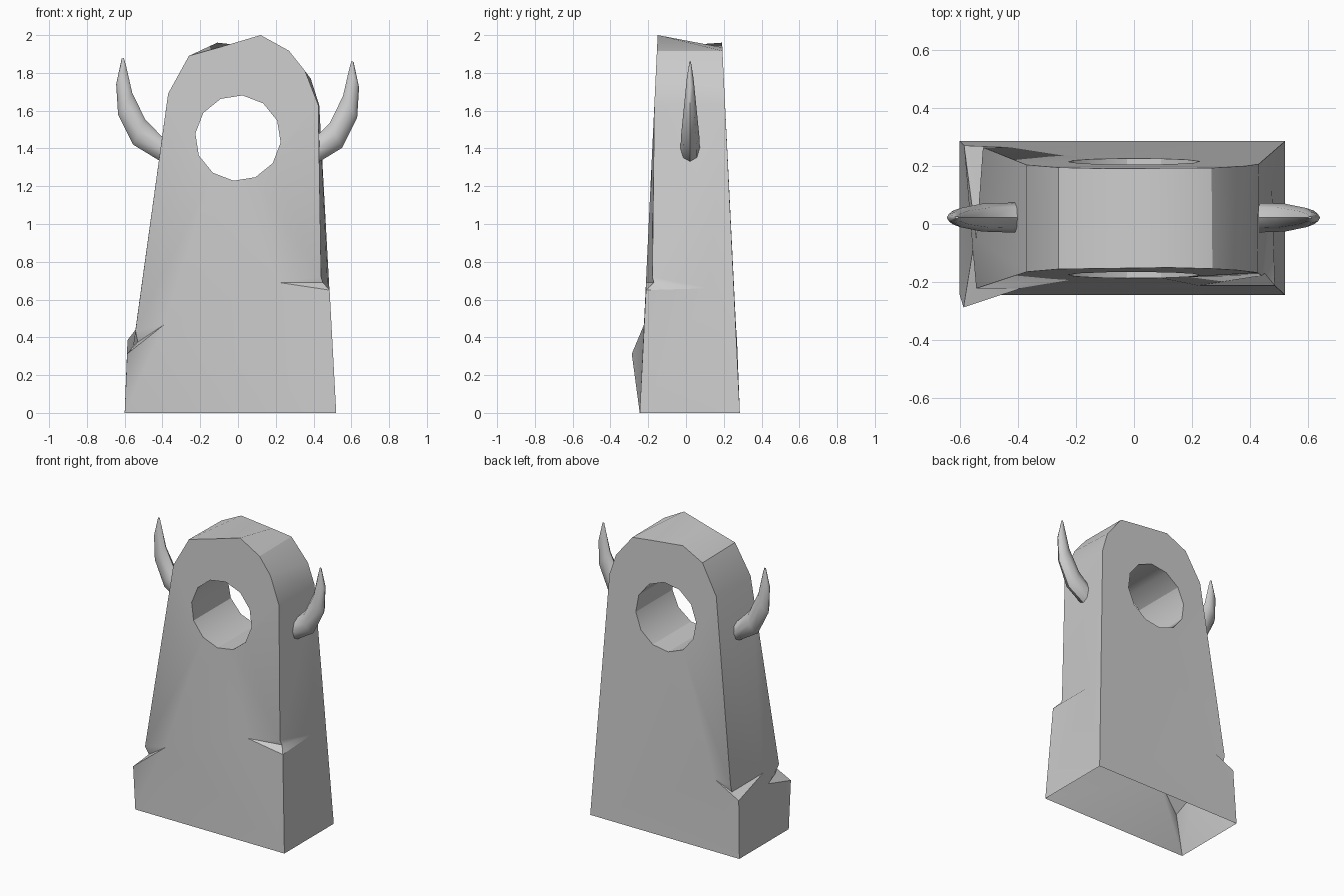
import bpy, bmesh
from math import sin, cos, pi, radians
from mathutils import Vector

if "Cube" in bpy.data.objects:
    bpy.data.objects.remove(bpy.data.objects["Cube"])


def finish(name, bm, angle):
    bmesh.ops.recalc_face_normals(bm, faces=bm.faces)
    me = bpy.data.meshes.new(name)
    bm.to_mesh(me)
    bm.free()
    ob = bpy.data.objects.new(name, me)
    bpy.context.collection.objects.link(ob)
    bpy.ops.object.select_all(action='DESELECT')
    ob.select_set(True)
    bpy.context.view_layer.objects.active = ob
    bpy.ops.object.shade_smooth_by_angle(angle=radians(angle))


# Stone body: open underneath, leaning front and back planes
bm = bmesh.new()


def front(x, z):
    return bm.verts.new((x, -0.245 + 0.0475 * z, z))


def back(x, z):
    return bm.verts.new((x, 0.285 - 0.048 * z, z))


def loop_edges(vs, closed=True):
    pairs = list(zip(vs, vs[1:] + vs[:1])) if closed else list(zip(vs, vs[1:]))
    return [bm.edges.get(p) or bm.edges.new(p) for p in pairs]


def fill(normal, *loops):
    edges = [e for l in loops for e in loop_edges(l)]
    bmesh.ops.triangle_fill(bm, edges=edges, use_beauty=True, normal=normal)


def notch(lower, upper, face_tip, side_tip, inner):
    """Corner chip: four small faces meeting at the inner point."""
    l, u, f, s, i = [bm.verts.new(p) for p in (lower, upper, face_tip, side_tip, inner)]
    for tri in ((f, u, i), (u, s, i), (f, i, l), (i, s, l)):
        bm.faces.new(tri)
    return l, u, f, s


# Arch outline, left to right
arch_f = [front(*p) for p in ((-.37, 1.69), (-.26, 1.89), (-.10, 1.935), (.12, 2.0),
                              (.27, 1.917), (.355, 1.81), (.425, 1.63))]
arch_b = [back(*p) for p in ((-.37, 1.69), (-.26, 1.885), (-.11, 1.96), (.12, 1.935),
                             (.267, 1.917), (.385, 1.77), (.43, 1.63))]
fl, fr, bl, br = front(-.6, 0), front(.52, 0), back(-.6, 0), back(.52, 0)

# Chipped corners
rl, ru, rf, rs = notch((.485, -.212, .65), (.44, -.178, .72), (.22, -.212, .69),
                       (.475, .12, .66), (.45, -.17, .69))
ll, lu, lf, ls = notch((-.587, -.287, .312), (-.543, -.222, .435), (-.39, -.222, .468),
                       (-.555, -.09, .355), (-.53, -.2, .375))
kl, ku, kf, ks = notch((-.585, .27, .385), (-.52, .264, .47), (-.4, .263, .48),
                       (-.543, -.05, .44), (-.52, .25, .42))

# Arch strip and round hole lining
for i in range(len(arch_f) - 1):
    bm.faces.new((arch_f[i], arch_f[i + 1], arch_b[i + 1], arch_b[i]))
ring = [(.227 * cos(a), 1.455 + .227 * sin(a)) for a in
        [radians(-6) + i * 2 * pi / 12 for i in range(12)]]
hole_f = [front(*p) for p in ring]
hole_b = [back(*p) for p in ring]
for i in range(12):
    j = (i + 1) % 12
    bm.faces.new((hole_f[i], hole_f[j], hole_b[j], hole_b[i]))

# Front, back and two side walls
fill((0, -1, 0), [fl, ll, lf, lu] + arch_f + [ru, rf, rl, fr], hole_f)
fill((0, 1, 0), [bl, kl, kf, ku] + arch_b + [br], hole_b)
fill((1, 0, 0), [fr, rl, rs, ru, arch_f[-1], arch_b[-1], br])
fill((-1, 0, 0), [fl, ll, ls, lu, arch_f[0], arch_b[0], ku, ks, kl, bl])
finish("stone_body", bm, 30)


# Horns: rings given by outer point, inner point and half depth
def horn(name, side, dx, dz):
    hb = bmesh.new()
    rings = []
    for ox, oz, ix, iz, d in ((.38, 1.32, .37, 1.45, .052), (.415, 1.33, .405, 1.46, .052),
                              (.555, 1.415, .492, 1.55, .048), (.635, 1.575, .56, 1.69, .033),
                              (.645, 1.735, .592, 1.83, .018), (.616, 1.87, .604, 1.873, .004)):
        o, n = Vector((ox, oz)), Vector((ix, iz))
        c, h = (o + n) / 2, (o - n) / 2
        r = []
        for k in range(8):
            a = 2 * pi * k / 8
            p = c + h * cos(a)
            r.append(hb.verts.new((side * (p.x + dx), .022 + d * sin(a), p.y + dz)))
        rings.append(r)
    for a, b in zip(rings, rings[1:]):
        for k in range(8):
            j = (k + 1) % 8
            hb.faces.new((a[k], a[j], b[j], b[k]))
    hb.faces.new(rings[0])
    hb.faces.new(rings[-1])
    finish(name, hb, 50)


horn("left_horn", -1, 0, .005)
horn("right_horn", 1, -.004, -.012)
